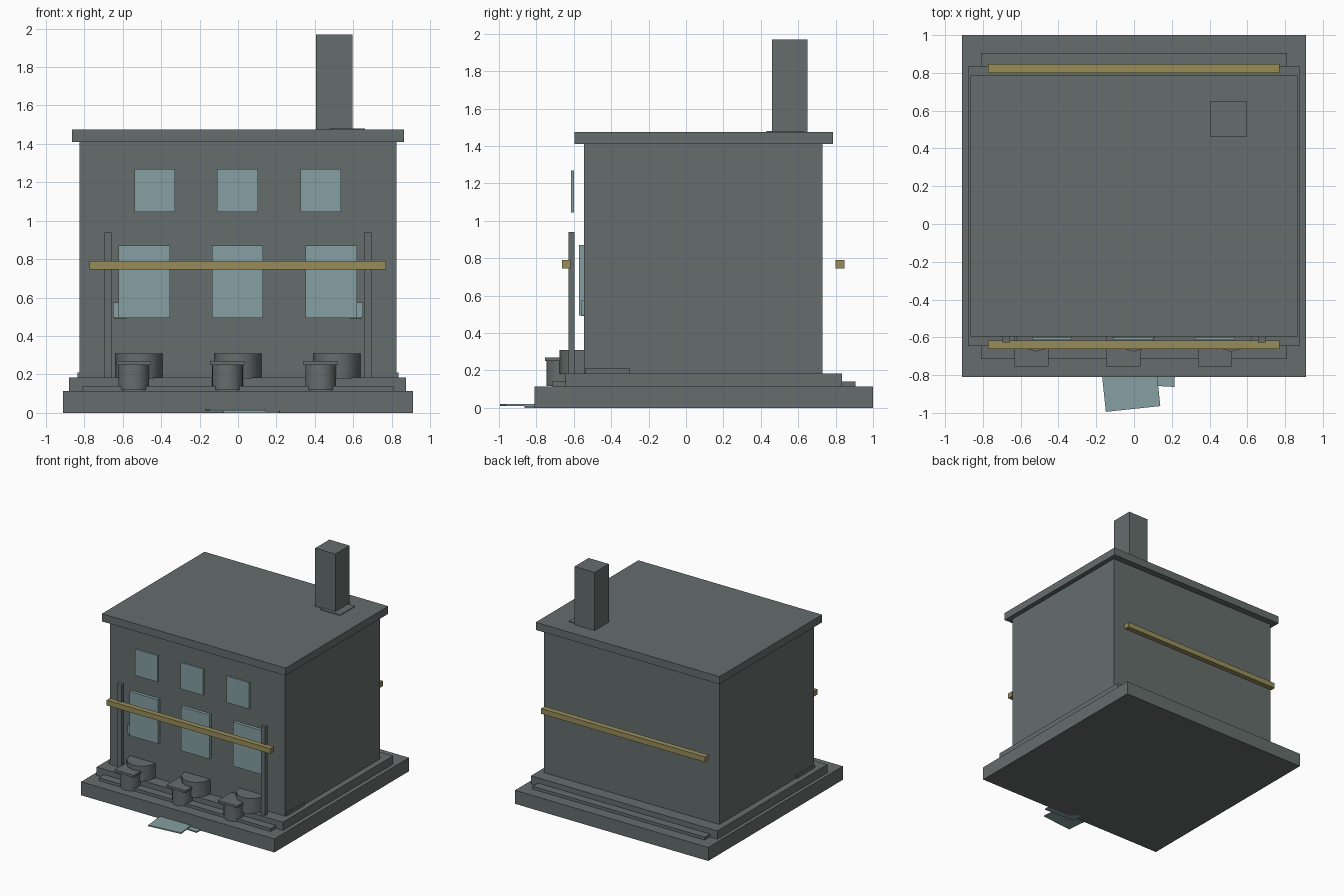
import bpy
import bmesh
import math

cube = bpy.data.objects.get("Cube")
if cube:
    bpy.data.objects.remove(cube, do_unlink=True)


def material(name, rgb):
    m = bpy.data.materials.new(name)
    m.use_nodes = True
    colour = (*rgb, 1)
    m.diffuse_color = colour
    m.node_tree.nodes["Principled BSDF"].inputs["Base Color"].default_value = colour
    return m


stone = material("grey stone", (0.13, 0.155, 0.15))
glass = material("pale blue glass", (0.24, 0.35, 0.365))
brass = material("brass", (0.31, 0.265, 0.105))


def finish(bm, name, mat):
    bmesh.ops.recalc_face_normals(bm, faces=bm.faces)
    mesh = bpy.data.meshes.new(name)
    bm.to_mesh(mesh)
    bm.free()
    mesh.materials.append(mat)
    obj = bpy.data.objects.new(name, mesh)
    bpy.context.collection.objects.link(obj)
    return obj


def box(name, x, y, z, mat=stone, turn=0):
    """Box from three (low, high) ranges, turned about its own upright axis."""
    bm = bmesh.new()
    bmesh.ops.create_cube(bm, size=1)
    for v in bm.verts:
        v.co = [v.co[i] * (r[1] - r[0]) for i, r in enumerate((x, y, z))]
    obj = finish(bm, name, mat)
    obj.location = [sum(r) / 2 for r in (x, y, z)]
    obj.rotation_euler.z = math.radians(turn)
    return obj


def drum(name, x, y, z, radius, sides, depth=1):
    bm = bmesh.new()
    bmesh.ops.create_cone(bm, cap_ends=True, segments=sides, radius1=radius,
                          radius2=radius, depth=z[1] - z[0])
    for v in bm.verts:
        v.co.y *= depth
    for f in bm.faces:
        f.smooth = abs(f.normal.z) < 0.5
    for e in bm.edges:
        e.smooth = all(f.smooth for f in e.link_faces)
    obj = finish(bm, name, stone)
    obj.location = (x, y, sum(z) / 2)
    return obj


# Stepped base
box("base_slab", (-0.91, 0.91), (-0.81, 1.0), (0, 0.115))
box("middle_step", (-0.81, 0.81), (-0.715, 0.905), (0.11, 0.14))
box("upper_step", (-0.88, 0.875), (-0.645, 0.835), (0.11, 0.185))

# Building, roof and chimney
box("walls", (-0.825, 0.825), (-0.545, 0.73), (0.18, 1.42))
box("roof", (-0.865, 0.865), (-0.595, 0.785), (1.41, 1.475))
box("chimney", (0.405, 0.595), (0.46, 0.65), (1.47, 1.97))
box("chimney_plate", (0.475, 0.66), (0.43, 0.63), (1.47, 1.481))

# Windows in two rows
for i, (upper_x, lower_x) in enumerate([(-0.433, -0.488), (-0.003, -0.003), (0.43, 0.485)]):
    box(f"upper_window_{i}", (upper_x - 0.106, upper_x + 0.106), (-0.615, -0.598),
        (1.045, 1.27), glass)
    box(f"lower_window_{i}", (lower_x - 0.133, lower_x + 0.133), (-0.572, -0.54),
        (0.495, 0.87), glass)

# Posts, corner blocks and window end pieces on both sides
for side, name in ((1, "left"), (-1, "right")):
    def span(a, b):
        return tuple(sorted((side * a, side * b)))
    box(name + "_post", span(0.656, 0.695), (-0.627, -0.595), (0.18, 0.94))
    box(name + "_corner_block", span(0.78, 0.835), (-0.54, -0.30), (0.18, 0.21))
    box(name + "_window_return", span(0.615, 0.65), (-0.56, -0.54), (0.5, 0.575), glass)
    box(name + "_window_ledge", span(0.58, 0.645), (-0.56, -0.54), (0.49, 0.5))

# Rails across the front and back
box("front_rail", (-0.773, 0.77), (-0.663, -0.617), (0.745, 0.79), brass)
box("back_rail", (-0.773, 0.77), (0.80, 0.847), (0.745, 0.79), brass)

# Round bays against the wall, with capped pots before them
for i, (bay_x, pot_x) in enumerate([(-0.515, -0.543), (0, -0.055), (0.515, 0.43)]):
    drum(f"bay_{i}", bay_x, -0.545, (0.18, 0.31), 0.122, 12, 1.07)
    drum(f"pot_{i}", pot_x, -0.667, (0.118, 0.255), 0.08, 24)
    box(f"pot_cap_{i}", (pot_x - 0.09, pot_x + 0.09), (-0.755, -0.575), (0.25, 0.27))

# Loose glass sheets on the ground
box("loose_glass_front", (-0.165, 0.125), (-0.98, -0.69), (0.01, 0.02), glass, 6)
box("loose_glass_rear", (-0.07, 0.22), (-0.855, -0.6), (0, 0.01), glass, -3)
